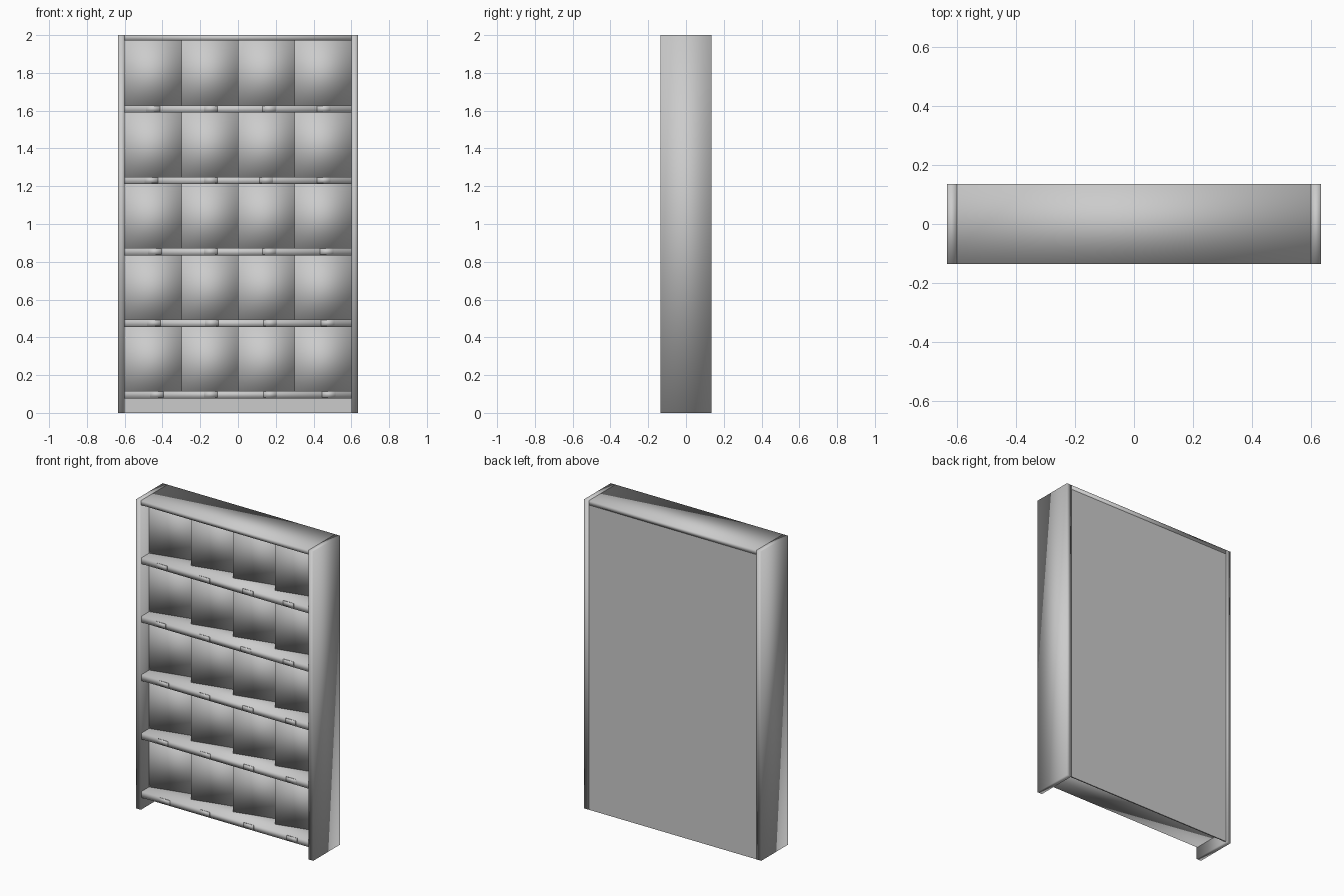
import bpy

if "Cube" in bpy.data.objects:
    bpy.data.objects.remove(bpy.data.objects["Cube"])

W, D, H = 0.634, 0.136, 2.0      # half width, half depth, height
IN = 0.60                        # inner half width
PITCH, SHELF_T, TOP_T = 0.378, 0.039, 0.028
BAYS = 4


def prism(name, outline, z0, z1, smooth=True):
    """Extrude a counter-clockwise xy outline from z0 to z1."""
    n = len(outline)
    verts = [(x, y, z) for z in (z0, z1) for x, y in outline]
    faces = [tuple(reversed(range(n))), tuple(range(n, 2 * n))]
    faces += [(i, (i + 1) % n, (i + 1) % n + n, i + n) for i in range(n)]
    mesh = bpy.data.meshes.new(name)
    mesh.from_pydata(verts, [], faces)
    for p in mesh.polygons:
        p.use_smooth = smooth
    obj = bpy.data.objects.new(name, mesh)
    bpy.context.collection.objects.link(obj)
    return obj


def box(name, x0, x1, y0, y1, z0, z1, smooth=True):
    return prism(name, [(x0, y0), (x1, y0), (x1, y1), (x0, y1)], z0, z1, smooth)


# Case: two sides, top board and flat back
box("left_side", -W, -IN, -D, D, 0, H)
box("right_side", IN, W, -D, D, 0, H)
box("top_board", -IN, IN, -D, D, H - TOP_T, H)
box("back_panel", -IN, IN, 0.128, 0.1355, 0, H - TOP_T, smooth=False)

# Tag centres along each shelf, bottom to top
tags = [(-0.43, -0.145, 0.17, 0.48),
        (-0.445, -0.14, 0.17, 0.475),
        (-0.44, -0.145, 0.165, 0.47),
        (-0.46, -0.145, 0.15, 0.455),
        (-0.45, -0.145, 0.165, 0.455)]

bay_w = 2 * IN / BAYS
for row, centres in enumerate(tags):
    top = 0.116 + row * PITCH
    ceiling = H - TOP_T if row == len(tags) - 1 else top + PITCH - SHELF_T
    # Shelf board
    box(f"shelf_{row}", -IN, IN, -0.131, 0.128, top - SHELF_T, top)
    # Slanted bay fronts, left edge forward and right edge set back
    for i in range(BAYS):
        x0 = -IN + i * bay_w
        x1 = x0 + bay_w
        prism(f"bay_block_{row}_{i}",
              [(x0, -0.052), (x1, 0.02), (x1, 0.127), (x0, 0.127)], top, ceiling)
    # Small tags on the shelf edge
    for i, x in enumerate(centres):
        box(f"shelf_tag_{row}_{i}", x - 0.036, x + 0.036, -0.136, -0.13,
            top - 0.034, top - 0.003)
